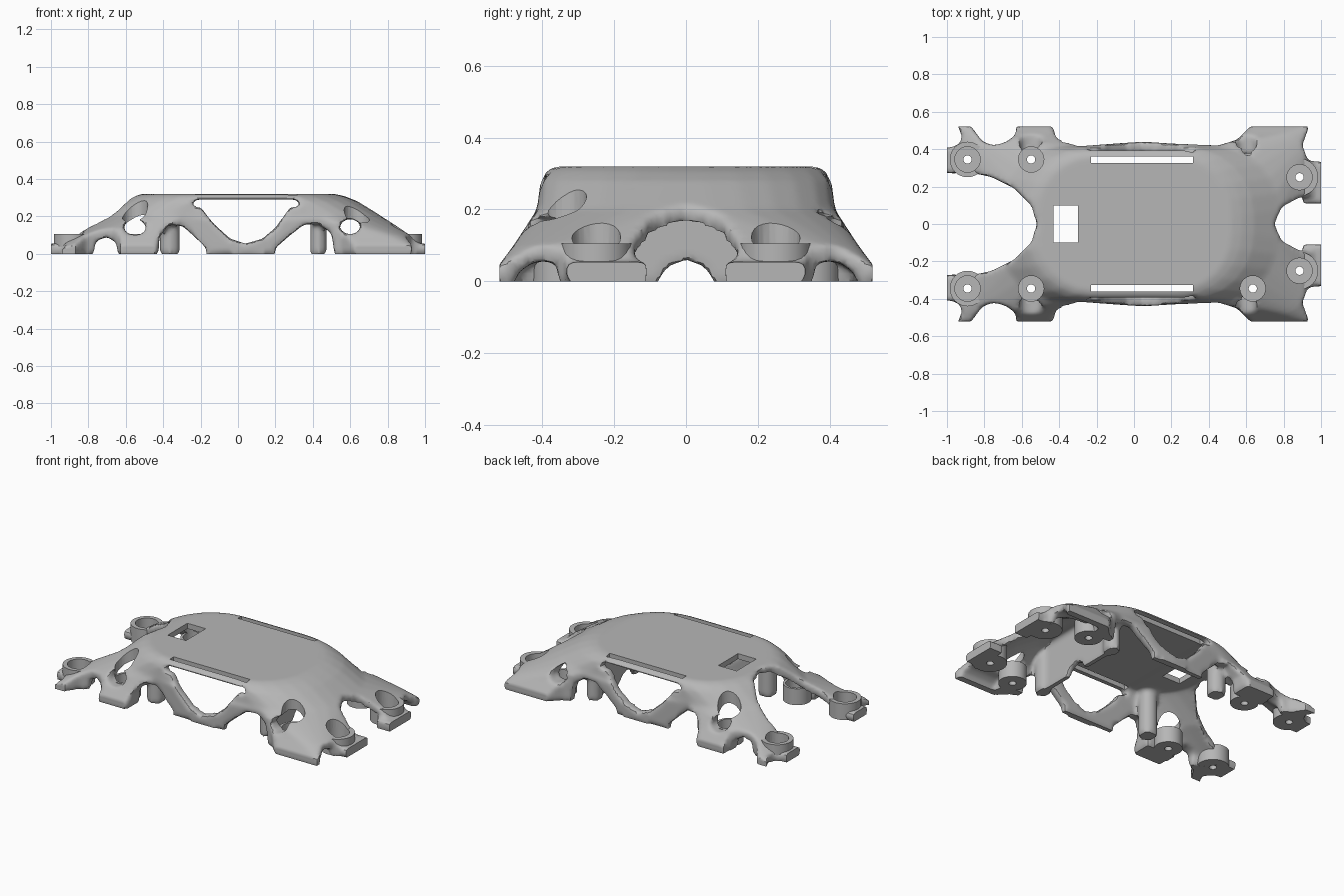
import bpy, bmesh, math

if "Cube" in bpy.data.objects:
    bpy.data.objects.remove(bpy.data.objects["Cube"])

grey = bpy.data.materials.new("plain_grey")
grey.use_nodes = True
GREY = (0.47, 0.47, 0.47, 1)
grey.diffuse_color = GREY
grey.node_tree.nodes["Principled BSDF"].inputs["Base Color"].default_value = GREY


def make(name, bm):
    bmesh.ops.remove_doubles(bm, verts=bm.verts, dist=.0001)
    bmesh.ops.recalc_face_normals(bm, faces=bm.faces)
    me = bpy.data.meshes.new(name)
    bm.to_mesh(me)
    bm.free()
    me.materials.append(grey)
    ob = bpy.data.objects.new(name, me)
    bpy.context.collection.objects.link(ob)
    return ob


def merge(name, parts):
    bm = bmesh.new()
    for part in parts:
        bm.from_mesh(part.data)
        bpy.data.objects.remove(part)
    return make(name, bm)


def apply(ob, kind, **settings):
    mod = ob.modifiers.new(kind, kind)
    for key, value in settings.items():
        setattr(mod, key, value)
    bpy.context.view_layer.objects.active = ob
    bpy.ops.object.modifier_apply(modifier=mod.name)


def cut(ob, cutter, operation="DIFFERENCE"):
    apply(ob, "BOOLEAN", object=cutter, operation=operation, solver="EXACT")


def prism(name, pts, lo, hi, axis="z"):
    """Extrude a flat outline along the given axis."""
    place = {"x": lambda a, b, c: (c, a, b), "y": lambda a, b, c: (a, c, b),
             "z": lambda a, b, c: (a, b, c)}[axis]
    bm = bmesh.new()
    low = [bm.verts.new(place(a, b, lo)) for a, b in pts]
    high = [bm.verts.new(place(a, b, hi)) for a, b in pts]
    bm.faces.new(low)
    bm.faces.new(high[::-1])
    for i in range(len(pts)):
        j = (i + 1) % len(pts)
        bm.faces.new((low[i], low[j], high[j], high[i]))
    return make(name, bm)


def box(name, x0, x1, y0, y1, z0, z1):
    return prism(name, [(x0, y0), (x1, y0), (x1, y1), (x0, y1)], z0, z1)


def ellipse(cx, cy, rx, ry, n=32):
    return [(cx + rx * math.cos(math.tau * i / n), cy + ry * math.sin(math.tau * i / n))
            for i in range(n)]


def loft(name, levels, cy=0):
    """Stack rounded rectangles: z, left x, right x, half width, corner radius."""
    bm = bmesh.new()
    rings = []
    for z, x0, x1, w, r in levels:
        ring = []
        corners = [(x1 - r, w - r), (x0 + r, w - r), (x0 + r, r - w), (x1 - r, r - w)]
        for q, (px, py) in enumerate(corners):
            for k in range(7):
                a = math.pi / 2 * (q + k / 6)
                ring.append(bm.verts.new((px + r * math.cos(a), cy + py + r * math.sin(a), z)))
        rings.append(ring)
    for a, b in zip(rings, rings[1:]):
        for i in range(len(a)):
            j = (i + 1) % len(a)
            bm.faces.new((a[i], a[j], b[j], b[i]))
    bm.faces.new(rings[0][::-1])
    bm.faces.new(rings[-1])
    return make(name, bm)


# Hollow sloping shell with cut-back upper corners
frame = loft("frame", [
    (0, -1.0, 1.0, .54, .05), (.04, -.95, .98, .525, .06), (.1, -.86, .92, .48, .14),
    (.2, -.72, .77, .415, .34), (.28, -.61, .64, .405, .35), (.305, -.57, .58, .39, .34),
    (.32, -.52, .52, .365, .31)])
hollow = loft("hollow", [
    (-.1, -.94, .97, .385, .06), (.05, -.86, .91, .38, .12), (.15, -.72, .77, .37, .31),
    (.25, -.57, .61, .355, .33), (.285, -.51, .52, .335, .3)])

# Plan outline with feet and end notches
half = [(-.52, 0), (-.55, .1), (-.64, .19), (-.76, .25), (-.85, .27), (-1, .27),
        (-1, .4), (-.93, .43), (-.92, .47), (-.95, .535), (-.88, .535), (-.81, .44),
        (-.75, .42), (-.68, .44), (-.63, .48), (-.63, .53), (-.44, .53), (-.41, .46),
        (-.3, .415), (-.1, .43), (.05, .44), (.2, .43), (.45, .42), (.55, .45),
        (.63, .53), (.94, .53), (.9, .42), (.93, .34), (1, .33), (1, .15),
        (.88, .14), (.79, .09), (.75, 0)]
outline = prism("outline", half + [(x, -y) for x, y in half[-2:0:-1]], -.2, .6)

# Openings through both sides
profiles = [
    [(-.24, .29), (.33, .29), (.33, .25), (.28, .25), (.2, .14), (.13, .08),
     (.04, .055), (-.04, .08), (-.13, .16), (-.2, .25), (-.24, .25)],
    [(-.43, -.1), (-.42, .09), (-.37, .155), (-.3, .15), (-.23, .09), (-.17, .03), (-.17, -.1)],
    [(.2, -.1), (.2, .03), (.28, .1), (.35, .155), (.43, .16), (.5, .11), (.53, -.1)],
    [(-.79, -.1), (-.76, .07), (-.7, .09), (-.65, .06), (-.63, -.1)],
    ellipse(-.55, .14, .06, .04), ellipse(.6, .145, .055, .04)]
openings = merge("openings", [prism("opening", pts, -1, 1, "y") for pts in profiles])

# Arched undersides of the two wide feet
undersides = merge("undersides", [
    prism("underside", [(side * y, z) for y, z in
                        ((.36, -.1), (.36, .055), (.42, .055), (.47, .025), (.49, -.1))],
          .66, 1.2, "x") for side in (-1, 1)])

cut(frame, outline, "INTERSECT")
for helper in (hollow, openings, undersides):
    cut(frame, helper)
for helper in (outline, hollow, openings, undersides):
    bpy.data.objects.remove(helper)

# Inner pillars, low end pads and arched cross web
inner = []
for side in (-1, 1):
    for x, rx in ((-.365, .055), (.43, .045)):
        inner.append(prism("pillar", ellipse(x, side * .31, rx, .055), 0, .27))
    for x0, x1, y0, y1 in ((-1.02, -.92, .27, .41), (.9, 1.02, .11, .335)):
        near, far = sorted((side * y0, side * y1))
        inner.append(box("pad", x0, x1, near, far, 0, .055))
web = [(-.32, .3), (-.32, 0), (-.08, 0), (-.05, .04), (0, .06),
       (.05, .04), (.08, 0), (.32, 0), (.32, .3)]
inner.append(prism("web", web, .41, .45, "x"))
frame = merge("frame", [frame] + inner)

# Soften into one organic casting with level feet and flat trimmed ends
apply(frame, "REMESH", mode="VOXEL", voxel_size=.014)
apply(frame, "SMOOTH", factor=.5, iterations=4)
for v in frame.data.vertices:
    v.co.x = max(-1, min(1, v.co.x))
    v.co.y = max(-.52, min(.52, v.co.y))
    if v.co.z < .008:
        v.co.z = 0

# Screw cups, the end ones wider
cups, drills = [], []
for side in (-1, 1):
    for x, y, r in [(-.89, .345, .095), (-.55, .345, .083), (.635, .345, .083), (.885, .25, .1)]:
        y *= side
        cups.append(prism("cup", ellipse(x, y, r, r), 0, .105))
        drills.append(loft("drill", [(z, x - r, x + r, r, r) for z, r in
                                     ((-.1, .022), (.035, .022), (.035, .068), (.6, .068))], y))
    # Long strap slots
    near, far = sorted((side * .325, side * .362))
    drills.append(box("slot", -.23, .315, near, far, .2, .6))

# Bores, slots and cable opening
drills.append(box("cable_opening", -.43, -.3, -.1, .1, .1, .6))
cutter = merge("bore_cutter", drills)
screw_cups = merge("screw_cups", cups)
for part in (frame, screw_cups):
    cut(part, cutter)
bpy.data.objects.remove(cutter)

bpy.ops.object.select_all(action="DESELECT")
for part in (frame, screw_cups):
    part.select_set(True)
bpy.ops.object.shade_smooth_by_angle(angle=math.radians(35))
